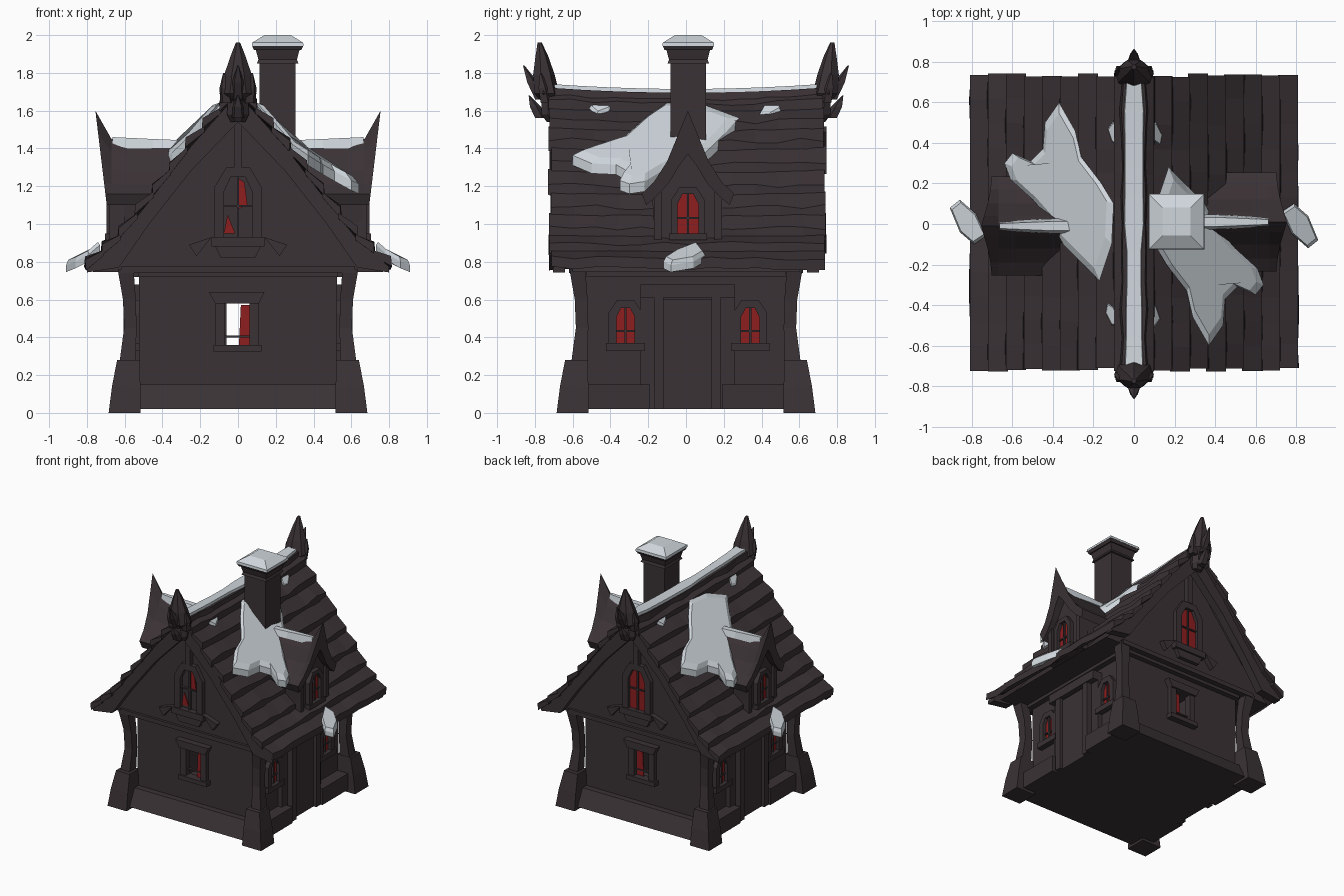
import bpy, bmesh, math, random
from mathutils import Matrix, Vector

random.seed(4)
if "Cube" in bpy.data.objects:
    bpy.data.objects.remove(bpy.data.objects["Cube"])


def material(name, r, g, b):
    m = bpy.data.materials.new(name)
    m.use_nodes = True
    m.diffuse_color = (r, g, b, 1)
    bsdf = next(n for n in m.node_tree.nodes if n.type == 'BSDF_PRINCIPLED')
    bsdf.inputs["Base Color"].default_value = (r, g, b, 1)
    bsdf.inputs["Roughness"].default_value = 0.9
    return m


WOOD = material("dark wood", 0.043, 0.032, 0.036)
SNOW = material("snow", 0.62, 0.67, 0.71)
GLASS = material("red glass", 0.27, 0.013, 0.014)

FRONT, RIGHT, BACK, LEFT = 0, math.pi / 2, math.pi, -math.pi / 2
GABLES = (FRONT, BACK)
SIDES = (RIGHT, LEFT)


# Skin closed rings of points into a capped solid, once for each turn about z
def loft(name, rings, mat, turns=(0,)):
    for a in turns:
        bm = bmesh.new()
        rot = Matrix.Rotation(a, 3, 'Z')
        vs = [[bm.verts.new(rot @ Vector(p)) for p in ring] for ring in rings]
        n = len(vs[0])
        for lo, hi in zip(vs, vs[1:]):
            for i in range(n):
                j = (i + 1) % n
                bm.faces.new((lo[i], lo[j], hi[j], hi[i]))
        bm.faces.new(vs[0][::-1])
        bm.faces.new(vs[-1])
        bmesh.ops.recalc_face_normals(bm, faces=bm.faces)
        me = bpy.data.meshes.new(name)
        bm.to_mesh(me)
        bm.free()
        me.materials.append(mat)
        bpy.context.collection.objects.link(bpy.data.objects.new(name, me))


# Outline in wall coordinates (across, up), between two distances from the centre
def panel(name, outline, d0, d1, mat, turns):
    loft(name, [[(u, -d, z) for u, z in outline] for d in (d0, d1)], mat, turns)


def rect(u0, u1, z0, z1):
    return [(u0, z0), (u1, z0), (u1, z1), (u0, z1)]


# Stacked rectangles: (centre x, centre y, half x, half y, z)
def stack(name, levels, mat):
    loft(name, [[(cx + i * hx, cy + j * hy, z) for i, j in
                 ((-1, -1), (1, -1), (1, 1), (-1, 1))]
                for cx, cy, hx, hy, z in levels], mat)


# Arched window surround with sill, mullions; returns the pane outline
def window(name, u, hw, z0, zt, d, turns, t=0.035):
    zs = z0 + (zt - z0) * 0.75
    def arch(w, top, sh):
        return [(u - w, z0), (u - w, sh), (u - w * .5, top),
                (u + w * .5, top), (u + w, sh), (u + w, z0)]
    outer, inner = arch(hw + t, zt + t, zs + t * .5), arch(hw, zt, zs)
    panel(name + "_frame", outer + inner[::-1], d - .02, d + .035, WOOD, turns)
    panel(name + "_sill", rect(u - hw - t * 1.3, u + hw + t * 1.3, z0 - t, z0),
          d - .02, d + .045, WOOD, turns)
    panel(name + "_mullion", rect(u - .006, u + .006, z0, zt), d - .01, d + .02, WOOD, turns)
    panel(name + "_bar", rect(u - hw, u + hw, zs - .08, zs - .07), d - .01, d + .02, WOOD, turns)
    return inner


# Roof slope height by distance from the ridge
PROFILE = [(0, 1.69), (.25, 1.41), (.47, 1.12), (.63, .92), (.81, .765), (1, .69)]


def roof_z(x):
    x = abs(x)
    for (a, za), (b, zb) in zip(PROFILE, PROFILE[1:]):
        if x <= b:
            return za + (zb - za) * (x - a) / (b - a)


# Base, skirting beside the doors, corner piers and posts
stack("base", [(0, 0, .57, .645, .02), (0, 0, .56, .58, .15)], WOOD)
for u in (-.56, .19):
    panel("skirting", rect(u, u + .37, .02, .15), .5, .62, WOOD, SIDES)
for sx in (-1, 1):
    for sy in (-1, 1):
        stack("corner_pier", [(sx * c, sy * c, h, h, z) for c, h, z in
              ((.6, .085, 0), (.592, .075, .14), (.58, .06, .28))], WOOD)
        stack("corner_post", [(sx * (c + .02), sy * c, h, h, z) for c, h, z in
              ((.565, .042, .27), (.55, .033, .45), (.555, .034, .6), (.575, .042, .76))], WOOD)

# House walls, with a window opening running through from front to back
for part in (rect(-.525, -.08, .1, .76), rect(.065, .525, .1, .76),
             rect(-.08, .065, .1, .35), rect(-.08, .065, .58, .76)):
    panel("wall", part, -.53, .53, WOOD, (0,))
panel("wall_rail", rect(-.53, .53, .72, .76), .51, .57, WOOD, GABLES + SIDES)

# Flared surround of the ground window
panel("ground_window_head", [(-.12, .58), (.11, .58), (.14, .64), (-.155, .64)], .51, .58, WOOD, GABLES)
panel("ground_window_sill", rect(-.13, .125, .325, .36), .51, .58, WOOD, GABLES)
for u in (-.12, .06):
    panel("ground_window_jamb", rect(u, u + .05, .35, .6), .51, .565, WOOD, GABLES)
panel("ground_window_bar", rect(-.07, .07, .4, .41), .52, .54, WOOD, GABLES)
shard = [(.005, .36), (.065, .36), (.065, .57), (.015, .57)]
panel("front_ground_shard", shard, .525, .532, GLASS, (FRONT,))
panel("back_ground_shard", shard, -.532, -.525, GLASS, (FRONT,))

# Side doors and side windows
panel("door", rect(-.12, .145, .02, .6), .5, .58, WOOD, SIDES)
for u in (-.17, .135):
    panel("door_jamb", rect(u, u + .05, .02, .62), .5, .605, WOOD, SIDES)
panel("door_surround", rect(-.24, .26, .1, .66), .5, .56, WOOD, SIDES)
panel("door_lintel", rect(-.24, .26, .61, .68), .5, .61, WOOD, SIDES)
for u in (-.32, .34):
    pane = window("side_window", u, .048, .37, .555, .525, SIDES, .042)
    panel("side_window_pane", pane, .525, .533, GLASS, SIDES)

# Gable walls reaching out to a flat soffit, with king post, brackets and arched window
panel("gable_wall", [(-.77, .745), (-.63, .87), (-.47, 1.06), (0, 1.65), (.47, 1.06), (.63, .87), (.77, .745)],
      -.6, .6, WOOD, (0,))
panel("gable_beam", rect(-.62, .62, .74, .775), .58, .62, WOOD, GABLES)
panel("king_post", rect(-.02, .02, 1.3, 1.62), .58, .64, WOOD, GABLES)
pane = window("gable_window", 0, .075, .93, 1.25, .6, GABLES, .05)
panel("gable_window_apron", [(-.09, .82), (.09, .82), (.13, .9), (-.13, .9)], .58, .63, WOOD, GABLES)
panel("back_gable_pane", pane, .6, .608, GLASS, (BACK,))
for shard in ([(-.075, .95), (-.015, .95), (-.055, 1.05)], [(.005, 1.08), (.05, 1.1), (.035, 1.22), (.005, 1.24)]):
    panel("front_gable_shard", shard, .6, .608, GLASS, (FRONT,))
for s in (-1, 1):
    panel("gable_bracket", [(s * .14, .93), (s * .26, .89), (s * .22, .83)], .58, .64, WOOD, GABLES)
    # Bargeboards follow the roof line
    depth = zip((0, .25, .47, .63, .8), (.15, .13, .12, .15, .03))
    edge = [(s * x, roof_z(x), d) for x, d in depth]
    panel("bargeboard", [(x, z) for x, z, _ in edge] + [(x, z - d) for x, z, d in edge[::-1]],
          .64, .705, WOOD, GABLES)

# Lapped roof boards with uneven lower edges and a slightly sagging ridge
ROWS, STEPS = 9, 12
for s in (-1, 1):
    for r in range(ROWS):
        xa, xb = .8 * r / ROWS, .8 * (r + 1) / ROWS
        za, zb = roof_z(xa), roof_z(xb)
        ends = (-.73 + random.uniform(0, .02), .745 - random.uniform(0, .02))
        rings = []
        for k in range(STEPS + 1):
            y = ends[0] + (ends[1] - ends[0]) * k / STEPS
            lift = .02 * (y / .72) ** 2 * (ROWS - r) / ROWS
            j = random.uniform(-.012, .012)
            rings.append([(s * x, y, z + lift) for x, z in
                          ((xa, za - .02), (xa, za + .01),
                           (xb + .01, zb + .045 + j), (xb + .01 + j * .5, zb - .01 + j))])
        loft("roof_board", rings, WOOD)


# Snow lying on the roof slope; tilt lifts the lower part where it drapes on a dormer
def snow_patch(name, outline, low, high, tilt=0.0):
    cx = sum(p[0] for p in outline) / len(outline)
    cy = sum(p[1] for p in outline) / len(outline)
    rings = []
    for k, h in ((1, low), (1, high * .7), (.87, high)):
        ring = [(cx + (x - cx) * k, cy + (y - cy) * k) for x, y in outline]
        rings.append([(x, y, roof_z(x) + h + tilt * max(0, x - .3)) for x, y in ring])
    loft(name, rings, SNOW, GABLES)


snow_patch("slope_snow", [(.17, .28), (.11, .1), (.1, -.1), (.16, -.2), (.26, -.33), (.29, -.46),
                          (.37, -.6), (.44, -.5), (.45, -.37), (.51, -.31), (.6, -.35), (.64, -.3), (.61, -.22),
                          (.5, -.12), (.42, -.03), (.35, .1), (.25, .2)], .01, .09, .7)
snow_patch("eave_snow", [(.73, .06), (.79, .1), (.86, .04), (.91, -.08), (.86, -.12), (.78, -.05)], .02, .08)
snow_patch("small_snow", [(.08, .5), (.11, .5), (.14, .44), (.13, .39), (.1, .41)], .03, .05)
snow_patch("small_snow", [(.08, -.38), (.11, -.41), (.13, -.47), (.1, -.51)], .03, .05)

# Ridge cap and its snow
for name, hw, lo, hi, mat in (("ridge_cap", .07, -.06, .015, WOOD), ("ridge_snow", .05, -.03, .035, SNOW)):
    rings = []
    for k in range(11):
        y = -.7 + .14 * k
        z = 1.68 + .025 * (y / .7) ** 2
        w = hw + random.uniform(-.008, .008)
        rings.append([(-w, y, z + lo), (w, y, z + lo), (w * .8, y, z + hi), (-w * .8, y, z + hi)])
    loft(name, rings, mat)

# Dormers with a curled roof
panel("dormer_body", [(-.16, .87), (.17, .87), (.19, 1.15), (.08, 1.28), (0, 1.4), (-.07, 1.28), (-.18, 1.15)],
      .3, .66, WOOD, SIDES)
curve = [(0, 1.43), (.05, 1.37), (.11, 1.28), (.18, 1.21), (.245, 1.16)]
rings = []
for d, rise in ((.2, 0), (.58, 0), (.67, .02), (.755, .17)):
    side = [(u, z, z + rise * (1 - u / .245) ** 2) for u, z in curve]
    full = [(-u, z, h) for u, z, h in side[:0:-1]] + side
    # The curled front edge leans out towards its tip
    lean = .12 if rise > .1 else 0
    rings.append([(u + .01, -d + lean * (1.6 - h), h) for u, _, h in full] +
                 [(u * .9 + .01, -d + lean * (1.66 - z), z - .06) for u, z, _ in full[::-1]])
loft("dormer_roof", rings, WOOD, SIDES)
loft("dormer_snow", [[(.01 - w, -d, 1.4), (.01 + w, -d, 1.4), (.01 + w * .6, -d, h), (.01 - w * .6, -d, h)]
                     for d, w, h in ((.22, .04, 1.44), (.45, .035, 1.45), (.665, .02, 1.46))], SNOW, SIDES)
pane = window("dormer_window", .01, .055, .95, 1.16, .66, SIDES)
panel("dormer_pane", pane, .66, .668, GLASS, SIDES)
for u in (-.17, .15):
    panel("dormer_corner", rect(u, u + .04, .88, 1.17), .6, .68, WOOD, SIDES)

# Chimney with collar, cap and snow
CX, CY = .21, .012
for name, mat, levels in (
        ("chimney_shaft", WOOD, ((.095, 1.2), (.095, 1.93))),
        ("chimney_collar", WOOD, ((.11, 1.85), (.102, 1.87), (.115, 1.92))),
        ("chimney_cap", WOOD, ((.125, 1.92), (.135, 1.942))),
        ("chimney_snow", SNOW, ((.137, 1.942), (.135, 1.96), (.07, 2.0)))):
    stack(name, [(CX, CY, h, h, z) for h, z in levels], mat)


# Carved ridge finials with thorns
def ring(x, y, r, ry, z, n=7):
    return [(x + r * math.sin(math.tau * i / n), y + ry * math.cos(math.tau * i / n), z) for i in range(n)]


loft("finial", [ring(0, *v) for v in ((-.71, .04, .03, 1.54), (-.72, .06, .05, 1.58), (-.72, .055, .05, 1.65),
                                      (-.74, .1, .07, 1.69), (-.755, .075, .06, 1.79),
                                      (-.765, .04, .035, 1.89), (-.775, .012, .012, 1.96))], WOOD, GABLES)
for x, y, z0, tip_x, tip_y, tip_z in ((0, -.77, 1.66, 0, -.86, 1.84), (0, -.77, 1.56, 0, -.83, 1.68),
                                      (-.06, -.74, 1.64, -.075, -.77, 1.8), (.06, -.74, 1.64, .075, -.77, 1.8)):
    loft("finial_thorn", [ring(x, y, .035, .035, z0, 5), ring((x + tip_x) / 2, (y + tip_y) / 2, .032, .032,
         (z0 + tip_z) / 2, 5), ring(tip_x, tip_y, .004, .004, tip_z, 5)], WOOD, GABLES)
